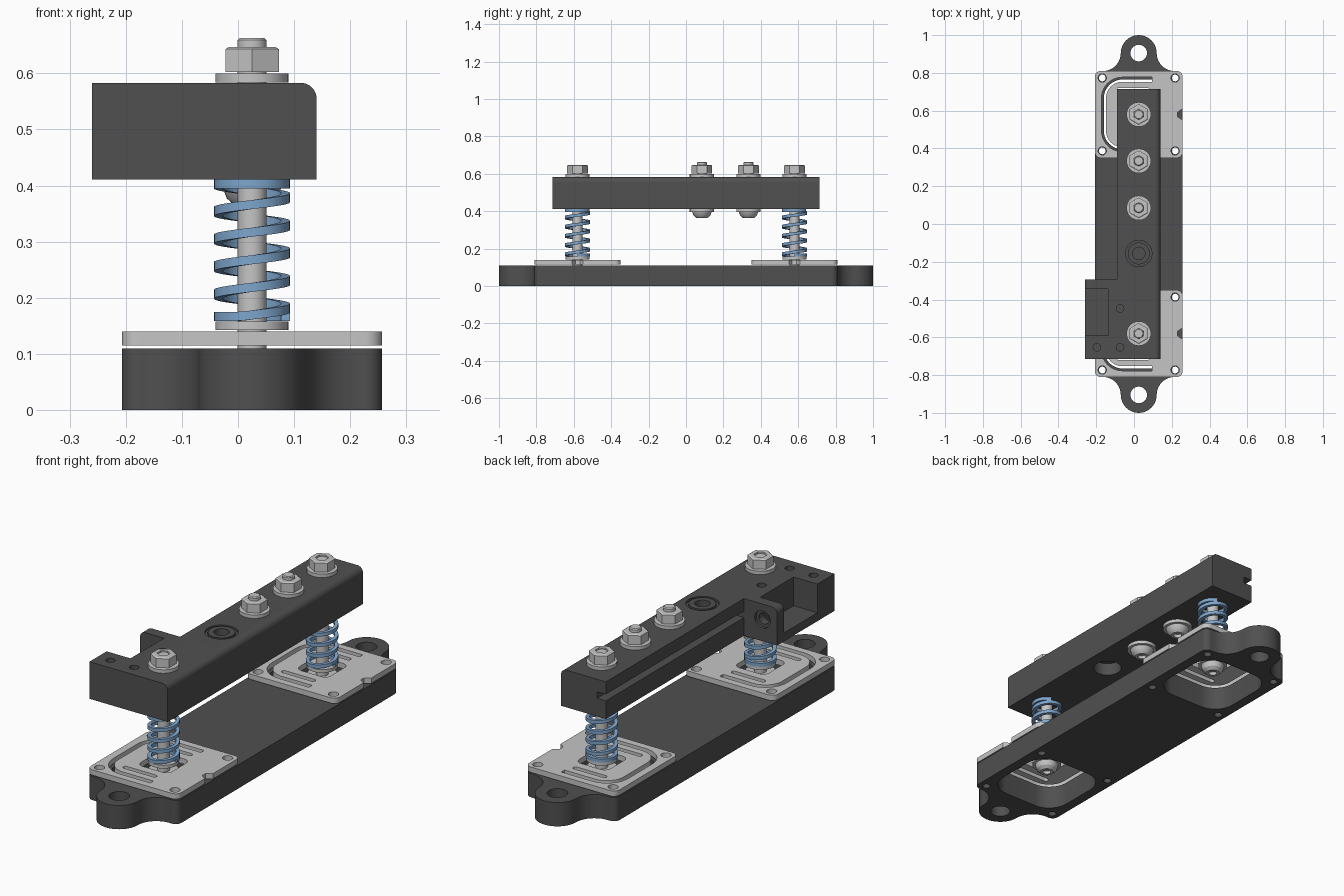
import bpy, bmesh
from math import sin, cos, pi, radians
from mathutils import Matrix, Vector

if "Cube" in bpy.data.objects:
    bpy.data.objects.remove(bpy.data.objects["Cube"])


def material(name, rgb):
    m = bpy.data.materials.new(name)
    m.use_nodes = True
    m.diffuse_color = (*rgb, 1)
    m.node_tree.nodes["Principled BSDF"].inputs["Base Color"].default_value = (*rgb, 1)
    return m


DARK = material("dark grey", (0.08, 0.08, 0.08))
STEEL = material("light steel", (0.56, 0.56, 0.56))
BLUE = material("spring blue", (0.21, 0.38, 0.61))
CX = 0.025          # bolt line
MOUNT = 0.58        # spring distance from the middle


def finish(bm, name, mat):
    bmesh.ops.remove_doubles(bm, verts=bm.verts, dist=1e-5)
    bmesh.ops.recalc_face_normals(bm, faces=bm.faces)
    me = bpy.data.meshes.new(name)
    bm.to_mesh(me)
    bm.free()
    me.materials.append(mat)
    ob = bpy.data.objects.new(name, me)
    bpy.context.collection.objects.link(ob)
    smooth(ob)
    return ob


def smooth(ob):
    bpy.ops.object.select_all(action='DESELECT')
    ob.select_set(True)
    bpy.context.view_layer.objects.active = ob
    bpy.ops.object.shade_smooth_by_angle(angle=radians(30))


# 2D outline helpers
def arc(x, y, r, a0, a1, n=10):
    return [(x + r * cos(radians(a0 + (a1 - a0) * i / n)),
             y + r * sin(radians(a0 + (a1 - a0) * i / n))) for i in range(n + 1)]


def circle(x, y, r, n=32):
    return arc(x, y, r, 0, 360, n)[:-1]


def rrect(x, y, hx, hy, r):
    pts = []
    for k, (sx, sy) in enumerate([(1, 1), (-1, 1), (-1, -1), (1, -1)]):
        pts += arc(x + sx * (hx - r), y + sy * (hy - r), r, 90 * k, 90 * k + 90)
    return pts


def prism(name, loops, lo, hi, mat, along_y=False):
    """Extrude an outline with holes along z, or an xz outline along y."""
    cu = bpy.data.curves.new(name, 'CURVE')
    cu.dimensions = '2D'
    cu.fill_mode = 'BOTH'
    cu.extrude = (hi - lo) / 2
    for pts in loops:
        sp = cu.splines.new('POLY')
        sp.points.add(len(pts) - 1)
        for p, (u, v) in zip(sp.points, pts):
            p.co = (u, v, 0, 1)
        sp.use_cyclic_u = True
    tmp = bpy.data.objects.new(name + "_outline", cu)
    bpy.context.collection.objects.link(tmp)
    bpy.context.view_layer.update()
    me = bpy.data.meshes.new_from_object(tmp.evaluated_get(bpy.context.evaluated_depsgraph_get()))
    bm = bmesh.new()
    bm.from_mesh(me)
    mid = (lo + hi) / 2
    mat4 = Matrix.Translation((0, mid, 0)) @ Matrix.Rotation(pi / 2, 4, 'X') if along_y \
        else Matrix.Translation((0, 0, mid))
    bm.transform(mat4)
    bpy.data.objects.remove(tmp)
    bpy.data.meshes.remove(me)
    return finish(bm, name, mat)


def lathe(name, profile, y, mat, segs=32):
    bm = bmesh.new()
    rings = []
    for i in range(segs):
        a = pi / 2 + 2 * pi * i / segs
        rings.append([bm.verts.new((CX + r * cos(a), y + r * sin(a), z)) for r, z in profile])
    n = len(profile)
    for i in range(segs):
        a, b = rings[i], rings[(i + 1) % segs]
        for j in range(n):
            bm.faces.new((a[j], b[j], b[(j + 1) % n], a[(j + 1) % n]))
    return finish(bm, name, mat)


def cut(ob, cutters):
    for c in cutters:
        c.hide_render = True
        m = ob.modifiers.new("cut", 'BOOLEAN')
        m.operation = 'DIFFERENCE'
        m.solver = 'EXACT'
        m.object = c
        bpy.context.view_layer.objects.active = ob
        bpy.ops.object.modifier_apply(modifier=m.name)
        bpy.data.objects.remove(c)
    smooth(ob)


def drill(x, y, r, lo, hi):
    return prism("cutter", [circle(x, y, r)], lo, hi, DARK)


# Base with mounting ears, pockets and screw holes
EAR, R, HW, HL = 0.905, 0.095, 0.232, 0.81


def end_outline(s):
    half = arc(CX + HW - 0.03, HL - 0.03, 0.03, 0, 90) + arc(CX + 2 * R, EAR, R, 270, 180)
    half += arc(CX, EAR, R, 0, 90)
    full = half + [(2 * CX - x, y) for x, y in reversed(half[:-1])]
    return full if s > 0 else [(2 * CX - x, -y) for x, y in full]


loops = [end_outline(1) + end_outline(-1)]
screws = [(CX + sx * 0.193, sy * 0.193) for sx in (1, -1) for sy in (1, -1)]
for s in (1, -1):
    loops.append(circle(CX, s * EAR, 0.044))
    loops.append(rrect(CX, s * MOUNT, 0.185, 0.185, 0.1))
    loops += [circle(x, s * MOUNT + y, 0.018, 20) for x, y in screws]
prism("base", loops, 0, 0.11, DARK)


# Flexure plates
def c_slot(y, inner, outer, end, r):
    rin = r - (outer - inner)
    k = outer - r
    pts = [(end, outer)] + arc(-k, k, r, 90, 180) + arc(-k, -k, r, 180, 270) + [(end, -outer), (end, -inner)]
    pts += arc(-k, -k, rin, 270, 180) + arc(-k, k, rin, 180, 90) + [(end, inner)]
    return [(CX + u, y + v) for u, v in pts]


def flexure(name, y):
    edge = rrect(CX, y, HW, 0.23, 0.03)
    notch = [(CX + HW, y - 0.03), (CX + HW - 0.026, y - 0.012),
             (CX + HW - 0.026, y + 0.012), (CX + HW, y + 0.03)]
    holes = [circle(x, y + v, 0.022, 20) for x, v in screws]
    holes.append(c_slot(y, 0.173, 0.197, 0.07, 0.11))
    holes += [rrect(CX - 0.03, y + s * 0.13, 0.085, 0.011, 0.01) for s in (1, -1)]
    holes.append(rrect(CX, y, 0.08, 0.08, 0.03))
    prism(name, [edge + notch] + holes, 0.115, 0.14, STEEL)


# Fasteners
def washer(name, y, lo, hi, r=0.065):
    lathe(name, [(0.026, lo), (r, lo), (r, hi), (0.026, hi)], y, STEEL)


def rod(name, y, lo, hi):
    lathe(name, [(0, lo), (0.026, lo), (0.026, hi - 0.004), (0.022, hi), (0, hi)], y, STEEL, 24)


def nut(name, y, lo, hi):
    lathe(name, [(0.028, lo), (0.055, lo), (0.055, hi - 0.004), (0.048, hi), (0.028, hi)], y, STEEL, 6)


def button_head(name, y, lo, hi):
    lathe(name, [(0, lo + 0.015), (0.018, lo + 0.015), (0.018, lo), (0.03, lo),
                 (0.045, lo + 0.013), (0.052, hi), (0, hi)], y, STEEL)


def spring(name, y, lo, hi, turns=6.2, steps=32):
    bm = bmesh.new()
    section = [(0.052, -0.008), (0.068, -0.008), (0.068, 0.008), (0.052, 0.008)]
    total = int(turns * steps)
    prev = None
    for i in range(total + 1):
        t = i / steps
        f = min(1, max(0, (t - 0.7) / (turns - 1.4)))
        a = 2 * pi * t
        z = lo + 0.008 + (hi - lo - 0.016) * f
        ring = [bm.verts.new((CX + r * cos(a), y + r * sin(a), z + dz)) for r, dz in section]
        if prev:
            for j in range(4):
                bm.faces.new((prev[j], ring[j], ring[(j + 1) % 4], prev[(j + 1) % 4]))
        else:
            bm.faces.new(ring)
        prev = ring
    bm.faces.new(prev)
    finish(bm, name, BLUE)


for side, y in (("front", -MOUNT), ("back", MOUNT)):
    flexure(side + "_flexure_plate", y)
    rod(side + "_rod", y, 0.09, 0.642)
    button_head(side + "_rod_head", y, 0.06, 0.096)
    washer(side + "_under_washer", y, 0.096, 0.109)
    washer(side + "_lower_washer", y, 0.143, 0.158)
    spring(side + "_spring", y, 0.159, 0.411)

for side, y in (("inner", 0.085), ("outer", 0.334)):
    rod(side + "_arm_bolt", y, 0.39, 0.663)
    button_head(side + "_arm_bolt_head", y, 0.364, 0.396)
    washer(side + "_arm_bolt_washer", y, 0.396, 0.411)

for side, y in (("front", -MOUNT), ("back", MOUNT), ("inner", 0.085), ("outer", 0.334)):
    washer(side + "_top_washer", y, 0.584, 0.6)
    nut(side + "_nut", y, 0.602, 0.647)

# Long arm with side groove and an empty bolt seat
Z0, Z1, XR, SEAM = 0.411, 0.583, 0.14, -0.295
round_edge = arc(XR - 0.028, Z1 - 0.028, 0.028, 0, 90)
arm_x = -0.09
profile = [(arm_x, Z0), (XR, Z0)] + round_edge + [(arm_x, Z1), (arm_x, 0.525),
          (arm_x + 0.045, 0.525), (arm_x + 0.045, 0.495), (arm_x, 0.495)]
arm = prism("arm", [profile], SEAM, 0.715, DARK, True)
seat = -0.156
cut(arm, [drill(CX, seat, 0.033, 0.35, 0.65), drill(CX, seat, 0.062, 0.35, 0.47)])
ring = prism("cutter", [circle(CX, seat, 0.07), circle(CX, seat, 0.058)], 0.573, 0.6, DARK)
cut(arm, [ring])

# End block with a side recess and small screw holes
XL, RX, RY, FLOOR = -0.26, -0.138, -0.345, 0.45
block = prism("end_block", [[(XL, Z0), (XR, Z0)] + round_edge + [(XL, Z1)]], -0.715, SEAM, DARK, True)
recess = prism("cutter", [rrect(RX - 0.1, -0.44, 0.1, 0.15, 0.001)], FLOOR, 0.7, DARK)
cut(block, [recess] + [drill(x, y, 0.02, 0.5, 0.65)
                       for x, y in ((-0.196, -0.653), (-0.074, -0.653), (-0.074, -0.447))])

# Drilled lug closing the back of the recess
lug_outline = [(XL, FLOOR), (RX, FLOOR), (RX, Z1)] + arc(XL + 0.025, Z1 - 0.025, 0.025, 90, 180)
prism("recess_lug", [lug_outline, circle(-0.185, 0.512, 0.026)], RY, SEAM - 0.012, DARK, True)
prism("recess_lug_face", [lug_outline, circle(-0.185, 0.512, 0.04)], SEAM - 0.012, SEAM, DARK, True)
